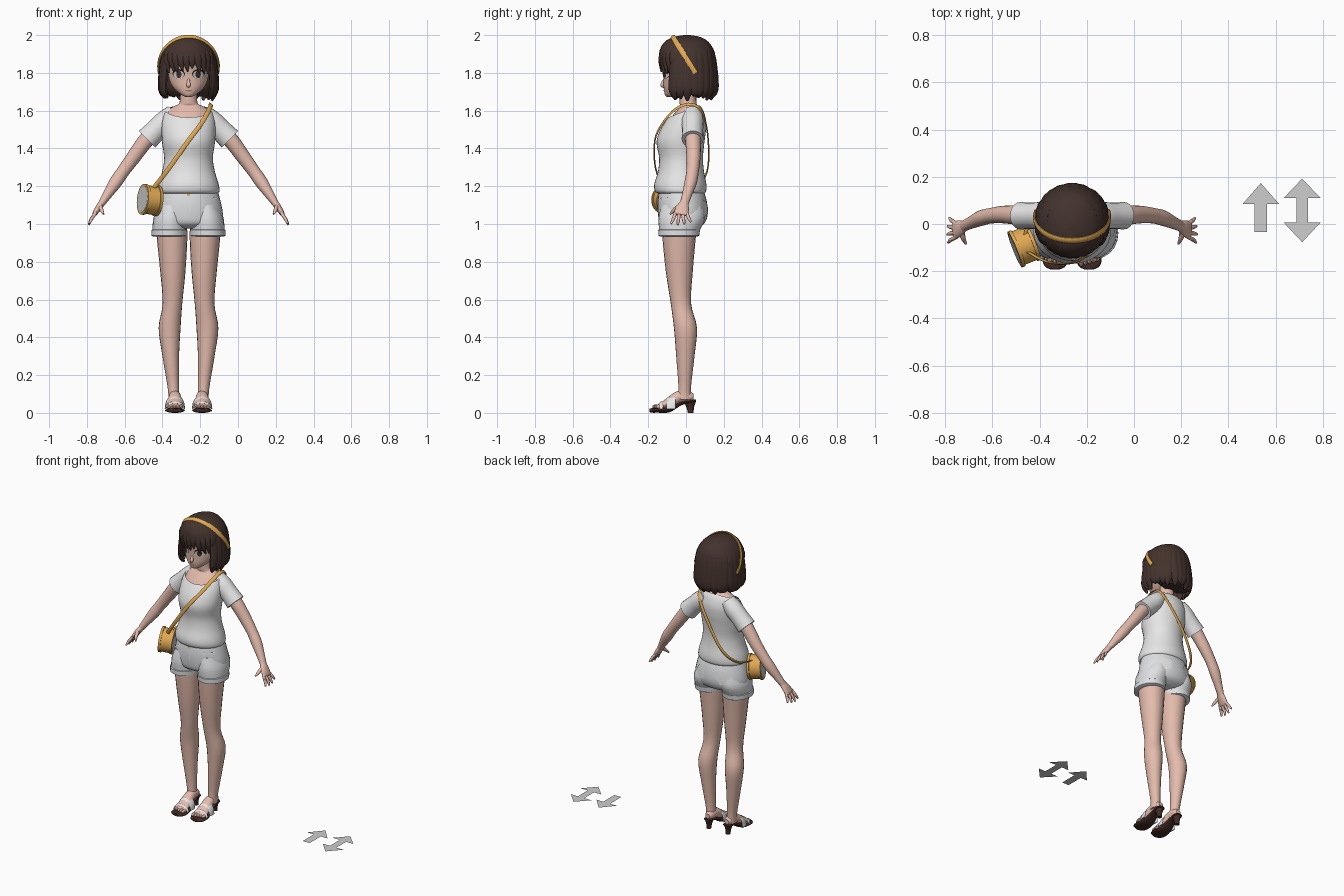
import bpy, bmesh, math, random
from mathutils import Vector, Matrix
from mathutils.bvhtree import BVHTree

if "Cube" in bpy.data.objects:
    bpy.data.objects.remove(bpy.data.objects["Cube"])
random.seed(4)
CX = -0.262          # the figure stands left of centre, the floor arrows right
X, Y = Vector((1, 0, 0)), Vector((0, 1, 0))
parts = []


def material(name, *srgb):
    m = bpy.data.materials.new(name)
    m.use_nodes = True
    col = tuple(v ** 2.2 for v in srgb) + (1,)
    m.diffuse_color = col
    m.node_tree.nodes["Principled BSDF"].inputs["Base Color"].default_value = col
    return m


skin = material("skin", .89, .73, .67)
hair = material("dark brown hair", .27, .21, .19)
white = material("white cotton", .9, .9, .9)
denim = material("pale denim", .87, .88, .89)
tan = material("tan leather", .88, .66, .33)
brown = material("brown sole", .26, .18, .16)
grey = material("light grey", .8, .8, .8)
dark = material("lash", .16, .13, .13)
lip = material("lip", .72, .47, .44)


def finish(name, bm, mat):
    bmesh.ops.recalc_face_normals(bm, faces=bm.faces)
    mesh = bpy.data.meshes.new(name)
    bm.to_mesh(mesh)
    bm.free()
    mesh.materials.append(mat)
    ob = bpy.data.objects.new(name, mesh)
    bpy.context.collection.objects.link(ob)
    parts.append(ob)
    return ob


def spline(rows, n):
    out = []
    for i in range(len(rows) - 1):
        a, b, c, d = (rows[min(max(i + k, 0), len(rows) - 1)] for k in (-1, 0, 1, 2))
        for j in range(n):
            t = j / n
            out.append([q + t * (r - p) / 2 + t * t * (2 * p - 5 * q + 4 * r - s) / 2
                        + t ** 3 * (3 * q - p - 3 * r + s) / 2 for p, q, r, s in zip(a, b, c, d)])
    return out + [list(rows[-1])]


def loft(name, rings, mat, side=None, sides=20, n=4, cut=None):
    """Skin rings (x, y, z, half depth, half width); with side, rings follow the path."""
    rows, bm, loops = spline(rings, n), bmesh.new(), []
    pts = [Vector((r[0] + CX, r[1], r[2])) for r in rows]
    for i, (p, r) in enumerate(zip(pts, rows)):
        u, v = X, Y
        if side:
            t = (pts[min(i + 1, len(pts) - 1)] - pts[max(i - 1, 0)]).normalized()
            u = t.cross(Vector(side)).normalized()
            v = u.cross(t)
        angles = [math.tau * k / sides for k in range(sides)]
        loops.append([bm.verts.new(p + u * math.cos(a) * max(r[3], .001)
                                   + v * math.sin(a) * max(r[4], .001)) for a in angles])
    for a, b in zip(loops, loops[1:]):
        for k in range(sides):
            bm.faces.new((a[k], a[k - 1], b[k - 1], b[k]))
    bm.faces.new(loops[0])
    bm.faces.new(loops[-1])
    if cut:
        bmesh.ops.bisect_plane(bm, geom=bm.verts[:] + bm.edges[:] + bm.faces[:],
                               plane_co=cut[0], plane_no=cut[1], clear_outer=True)
    return finish(name, bm, mat)


def stack(name, rows, mat, s=1, **kw):
    """Level rings given as (x, z, half width, front y, back y)."""
    return loft(name, [(s * x, (f + b) / 2, z, w, (b - f) / 2) for x, z, w, f, b in rows], mat, **kw)


def plate(name, target, x, z, rx, rz, mat, lift, back=False, sides=20, turn=0):
    """Thin plate laid on a surface."""
    src = bmesh.new()
    src.from_mesh(target.data)
    tree = BVHTree.FromBMesh(src)
    src.free()
    bm, d = bmesh.new(), -1 if back else 1
    bmesh.ops.create_circle(bm, cap_ends=True, cap_tris=True, segments=sides, radius=1,
                            matrix=Matrix.Rotation(turn, 4, 'Z'))
    for v in bm.verts:
        px, pz = CX + x + rx * v.co.x, z + rz * v.co.y
        hit = tree.ray_cast(Vector((px, -d, pz)), Y * d)[0]
        v.co = (px, (hit.y if hit else 0) - d * lift, pz)
    return finish(name, bm, mat)


# Chest, neck and head
stack("neck_and_chest", [(0, 1.48, .125, -.12, .09), (0, 1.55, .125, -.088, .092), (0, 1.6, .11, -.05, .078),
      (0, 1.625, .075, -.03, .065), (0, 1.645, .047, -.035, .055), (0, 1.74, .044, -.035, .055)], skin)
head = stack("head", [(0, 1.672, .015, -.1, -.06), (0, 1.685, .04, -.112, -.03), (0, 1.72, .08, -.118, .03),
             (0, 1.76, .101, -.119, .07), (0, 1.8, .108, -.122, .1), (0, 1.86, .11, -.13, .11),
             (0, 1.93, .095, -.11, .1), (0, 1.97, .05, -.06, .06)], skin, sides=32)
loft("nose", [(0, -.112, 1.775, .004, .004), (0, -.12, 1.75, .009, .009), (0, -.125, 1.734, .011, .011),
     (0, -.116, 1.726, .006, .006)], skin, side=X, sides=10)
plate("mouth", head, 0, 1.706, .02, .004, lip, .003)
for s, label in ((1, "left"), (-1, "right")):
    plate(label + "_lashes", head, s * .052, 1.795, .033, .025, dark, .003)
    plate(label + "_eye_white", head, s * .052, 1.791, .028, .021, grey, .005)
    plate(label + "_iris", head, s * .051, 1.792, .014, .02, hair, .007)
    plate(label + "_brow", head, s * .052, 1.842, .032, .004, hair, .003)

# Hair: crown, back mass, hanging locks and fringe
stack("hair_crown", [(0, 1.85, .13, -.12, .14), (0, 1.875, .143, -.14, .155), (0, 1.92, .135, -.139, .148),
      (0, 1.965, .1, -.112, .118), (0, 1.99, .055, -.065, .075), (0, 2, .01, -.01, .02)], hair, sides=32)
stack("hair_back", [(0, 1.675, .095, .035, .12), (0, 1.73, .138, -.005, .15), (0, 1.88, .13, -.01, .145)], hair)


def lock(name, deg, drop, width, sweep=0):
    rings = []
    for z, reach, w, turn in drop:
        a = math.radians(deg + turn * sweep)
        rings.append((.15 * reach * math.sin(a), .01 - .152 * reach * math.cos(a), z, .014 * w ** .5, width * w))
    a = math.radians(deg)
    loft(name, rings, hair, side=(math.cos(a), math.sin(a), 0), sides=10, n=3)


for i in range(18):
    tip = random.uniform(1.65, 1.685)
    lock("hair_lock", 62 + i * 236 / 17, [(1.955, .66, .4, 0), (1.9, .86, .9, 0), (1.82, .95, 1, 0),
         (1.73, .99, 1, .5), (1.69, .93, .75, .8), (tip, .82, .2, 1)], .031, random.uniform(-5, 5))
for i in range(10):
    tip = random.uniform(1.805, 1.83) - abs(i - 4.5) * .006
    lock("fringe_lock", -56 + i * 12.4, [(1.965, .6, .4, 0), (1.92, .84, 1, 0), (1.87, .94, 1, .3),
         (tip, .92, .12, 1)], .023, random.uniform(2, 11))
band = []
for i in range(13):
    a = math.radians(-102 + 17 * i)
    band.append((.16 * math.sin(a), -.07 + .1 * (1 - math.cos(a)), 1.832 + .16 * math.cos(a), .006, .014))
loft("headband", band, tan, side=(0, .8, .6), sides=10)

# Shirt with scooped neckline
stack("shirt", [(0, 1.158, .14, -.135, .085), (0, 1.17, .163, -.162, .105), (0, 1.21, .16, -.168, .108),
      (0, 1.28, .139, -.148, .095), (0, 1.35, .129, -.142, .09), (0, 1.43, .14, -.156, .097),
      (0, 1.49, .143, -.14, .105), (0, 1.55, .14, -.104, .106), (0, 1.6, .124, -.064, .092),
      (0, 1.625, .1, -.035, .075), (0, 1.64, .06, -.02, .06)], white, sides=36,
      cut=((CX, -.1, 1.562), (0, -.36, .93)))

# Shorts
shorts = stack("shorts_seat", [(0, 1.19, .15, -.14, .09), (0, 1.12, .17, -.15, .11), (0, 1.05, .182, -.148, .115),
               (0, 1, .17, -.135, .095), (0, .975, .1, -.09, .05)], denim, sides=32)
plate("button", shorts, 0, 1.155, .008, .008, tan, .006)
plate("fly", shorts, .006, 1.105, .005, .04, white, .004, sides=8)

for s, label in ((1, "left"), (-1, "right")):
    plate(label + "_back_pocket", shorts, s * .085, 1.085, .046, .048, white, .006, True, 5, -math.pi / 2)
    plate(label + "_front_pocket", shorts, s * .115, 1.135, .035, .005, white, .004)
    stack(label + "_shorts_leg", [(.088, 1.1, .07, -.13, .09), (.096, 1.03, .09, -.145, .1),
          (.1, .965, .09, -.142, .072)], denim, s)
    stack(label + "_shorts_cuff", [(.101, .972, .088, -.14, .07), (.101, .968, .094, -.147, .074),
          (.102, .938, .094, -.146, .07), (.102, .934, .086, -.138, .062)], denim, s, n=1)
    # Arm, sleeve and hand
    loft(label + "_sleeve", [(s * .075, .035, 1.592, .045, .05), (s * .12, .035, 1.546, .058, .058),
         (s * .17, .035, 1.498, .058, .056), (s * .219, .035, 1.449, .062, .058)], white, side=Y)
    loft(label + "_arm", [(s * .12, .035, 1.55, .044, .044), (s * .219, .037, 1.45, .042, .042),
         (s * .29, .04, 1.355, .038, .037), (s * .345, .035, 1.28, .034, .033), (s * .385, .025, 1.222, .034, .033),
         (s * .43, .005, 1.155, .025, .026), (s * .462, -.01, 1.106, .018, .023)], skin, side=Y)
    loft(label + "_palm", [(s * .456, -.008, 1.115, .018, .022), (s * .476, -.018, 1.086, .017, .034),
         (s * .495, -.026, 1.057, .013, .038), (s * .5, -.028, 1.048, .008, .034)], skin, side=Y)
    for i in range(4):
        y, bend = .002 - .019 * i, (i - 1.5) * .008
        long = (.8, 1, 1.05, .95)[i]
        loft(label + "_finger", [(s * .49, y, 1.062, .009, .009), (s * (.492 + .022 * long), y - bend, 1.06 - .034 * long, .009, .009),
             (s * (.492 + .035 * long), y - 2 * bend, 1.06 - .062 * long, .005, .005)], skin, side=Y, sides=8)
    loft(label + "_thumb", [(s * .468, -.025, 1.1, .012, .012), (s * .462, -.058, 1.078, .011, .011),
         (s * .45, -.084, 1.052, .005, .005)], skin, side=X, sides=8)
    # Leg and foot
    stack(label + "_leg", [(.09, 1, .08, -.125, .06), (.087, .93, .081, -.125, .052), (.083, .75, .067, -.107, .036),
          (.085, .58, .052, -.081, .027), (.1, .45, .058, -.064, .058), (.094, .3, .044, -.052, .045),
          (.08, .13, .03, -.04, .026), (.077, .07, .03, -.05, .032)], skin, s)
    f = s * .072
    loft(label + "_foot", [(f, .04, .085, .016, .016), (f, .02, .085, .027, .027), (f, -.035, .085, .032, .032),
         (f, -.095, .053, .024, .041), (f, -.145, .034, .012, .044), (f, -.158, .03, .007, .04)], skin, side=X)
    for i in range(5):
        x, y = s * (.038 + .0175 * i), -.178 + .005 * i
        loft(label + "_toe", [(x, y + .04, .034, .01, .009), (x, y + .012, .033, .011, .009),
             (x, y, .03, .004, .004)], skin, side=X, sides=8)
    loft(label + "_sole", [(f, .052, .064, .006, .015), (f, .035, .062, .008, .029), (f, -.025, .05, .009, .03),
         (f, -.09, .016, .013, .043), (f, -.15, .013, .012, .053), (f, -.18, .013, .012, .043),
         (f, -.192, .013, .009, .02)], brown, side=X)
    stack(label + "_heel", [(.072, 0, .015, .01, .04), (.072, .03, .017, .002, .043),
          (.072, .065, .027, -.015, .054)], brown, s)
    for y, high, wide in ((-.08, .088, .024), (-.132, .056, .009)):
        arch = []
        for i in range(9):
            a = math.pi * i / 8
            arch.append((f + .05 * math.cos(a), y, .02 + (high - .02) * math.sin(a), .004, wide))
        loft(label + "_sandal_strap", arch, white, side=(0, .8, .35), sides=8, n=2)

# Round shoulder bag: drum, rims, grey faces and strap
axis = Vector((-.92, -.37, .1))
spot = Vector((-.465, -.092, 1.127))
facing = axis.to_track_quat('Z', 'X').to_matrix().to_4x4()
for name, radius, depth, mat in (("bag_drum", .076, .07, tan), ("bag_rim_outer", .082, .014, tan),
                                 ("bag_rim_inner", .082, .014, tan), ("bag_face", .07, .088, grey)):
    shift = {"bag_rim_outer": .036, "bag_rim_inner": -.036}.get(name, 0)
    bm = bmesh.new()
    bmesh.ops.create_cone(bm, cap_ends=True, segments=32, radius1=radius, radius2=radius, depth=depth,
                          matrix=Matrix.Translation(spot + axis * shift) @ facing)
    finish(name, bm, mat)
strap = [(-.185, -.12, 1.19), (-.1, -.162, 1.3), (0, -.165, 1.442), (.07, -.122, 1.535), (.112, -.05, 1.612),
         (.118, .03, 1.634), (.1, .09, 1.585), (.01, .118, 1.44), (-.09, .112, 1.28), (-.165, .05, 1.2), (-.2, -.06, 1.18)]
loft("bag_strap", [p + (.004, .012) for p in strap], tan, side=(.8, 0, -.6), sides=8)


# Flat floor arrows, each a half outline mirrored
def arrow(name, x, half):
    bm = bmesh.new()
    outline = [(w, y) for w, y in half] + [(-w, y) for w, y in reversed(half) if w]
    bm.faces.new([bm.verts.new((x + w, y, 0)) for w, y in outline])
    ob = finish(name, bm, grey)
    if ob.data.polygons[0].normal.z < 0:
        ob.data.flip_normals()


arrow("single_arrow", .537, [(0, .173), (.077, .085), (.026, .085), (.026, -.034)])
arrow("double_arrow", .712, [(0, .192), (.078, .11), (.024, .11), (.024, .006), (.078, .006), (0, -.077)])

# Smooth shading with sharp edges kept
bpy.ops.object.select_all(action='DESELECT')
for ob in parts:
    ob.select_set(True)
bpy.context.view_layer.objects.active = parts[0]
bpy.ops.object.shade_smooth_by_angle(angle=math.radians(45))
